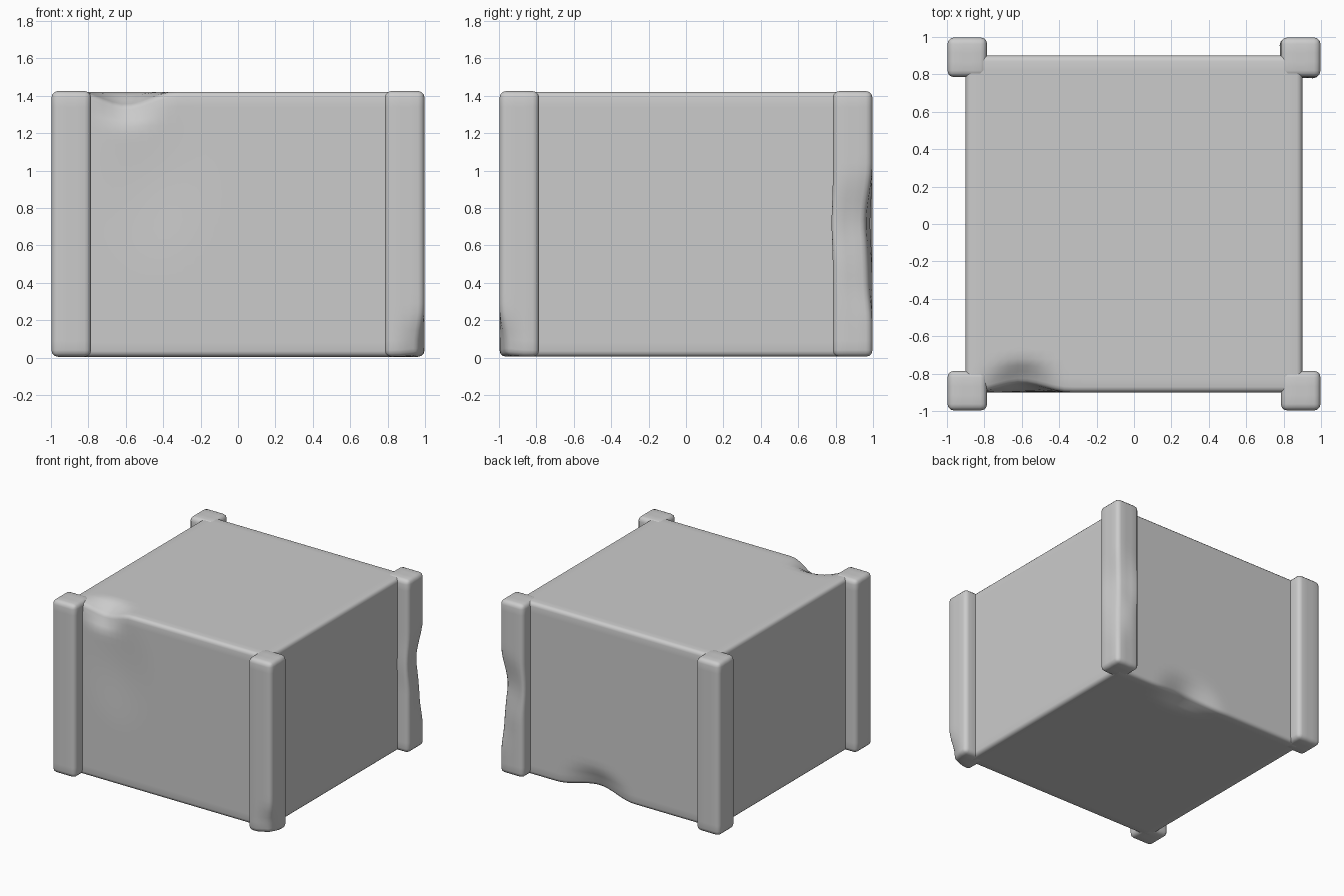
import bpy, bmesh
from mathutils import Vector

if "Cube" in bpy.data.objects:
    bpy.data.objects.remove(bpy.data.objects["Cube"])

Z0, Z1 = 0.005, 1.425


def dent(p, centre, radii, push):
    """Offset at p of a soft dent with an elliptical falloff."""
    d = p - Vector(centre)
    t = sum((d[i] / radii[i]) ** 2 for i in range(3)) ** 0.5
    w = max(0.0, 1.0 - t)
    return Vector(push) * (w * w * (3 - 2 * w))


def worn_box(name, lo, hi, bevel, step, dents):
    """Rounded box, sliced finely enough to carry local dents."""
    lo, hi = Vector(lo), Vector(hi)
    bm = bmesh.new()
    bmesh.ops.create_cube(bm, size=1)
    for v in bm.verts:
        v.co = (lo + hi) / 2 + Vector(v.co[i] * (hi - lo)[i] for i in range(3))
    bmesh.ops.bevel(bm, geom=bm.edges[:], offset=bevel, segments=3,
                    profile=0.5, affect='EDGES')
    for axis in range(3):
        a, b = lo[axis] + bevel, hi[axis] - bevel
        n = max(1, round((b - a) / step))
        normal = Vector((0, 0, 0))
        normal[axis] = 1
        for k in range(1, n):
            bmesh.ops.bisect_plane(bm, geom=bm.verts[:] + bm.edges[:] + bm.faces[:],
                                   plane_co=normal * (a + (b - a) * k / n),
                                   plane_no=normal)
    for v in bm.verts:
        p = v.co.copy()
        for d in dents:
            v.co += dent(p, *d)
    bmesh.ops.recalc_face_normals(bm, faces=bm.faces[:])
    mesh = bpy.data.meshes.new(name)
    bm.to_mesh(mesh)
    bm.free()
    ob = bpy.data.objects.new(name, mesh)
    bpy.context.collection.objects.link(ob)
    bpy.context.view_layer.objects.active = ob
    bpy.ops.object.select_all(action='DESELECT')
    ob.select_set(True)
    bpy.ops.object.shade_smooth_by_angle(angle=0.7)
    return ob


# Main block: chipped front top edge, shallow front dent, dented back bottom edge
worn_box("block_body", (-0.9, -0.9, Z0), (0.9, 0.9, Z1 - 0.004), 0.03, 0.05, [
    ((-0.6, -0.9, 1.42), (0.26, 0.2, 0.22), (0, 0.05, -0.07)),
    ((-0.45, -0.9, 0.95), (0.35, 0.15, 0.5), (0, 0.012, 0)),
    ((0.2, 0.9, 0.0), (0.35, 0.22, 0.25), (0, -0.05, 0.045)),
])

# Corner posts, with wear on the two right-hand ones
wear = {
    (1, 1): [((1, 1, 0.72), (0.3, 0.3, 0.32), (-0.035, -0.035, 0)),
             ((1, 1, 0.42), (0.15, 0.2, 0.25), (-0.015, -0.02, 0))],
    (1, -1): [((1, -1, 0.04), (0.16, 0.16, 0.24), (-0.03, 0.03, 0.01))],
}
names = {(-1, -1): "front_left_post", (1, -1): "front_right_post",
         (-1, 1): "back_left_post", (1, 1): "back_right_post"}
for (sx, sy), name in names.items():
    xs = sorted((sx * 0.785, sx * 0.997))
    ys = sorted((sy * 0.785, sy * 0.997))
    worn_box(name, (xs[0], ys[0], Z0), (xs[1], ys[1], Z1),
             0.035, 0.05, wear.get((sx, sy), []))
